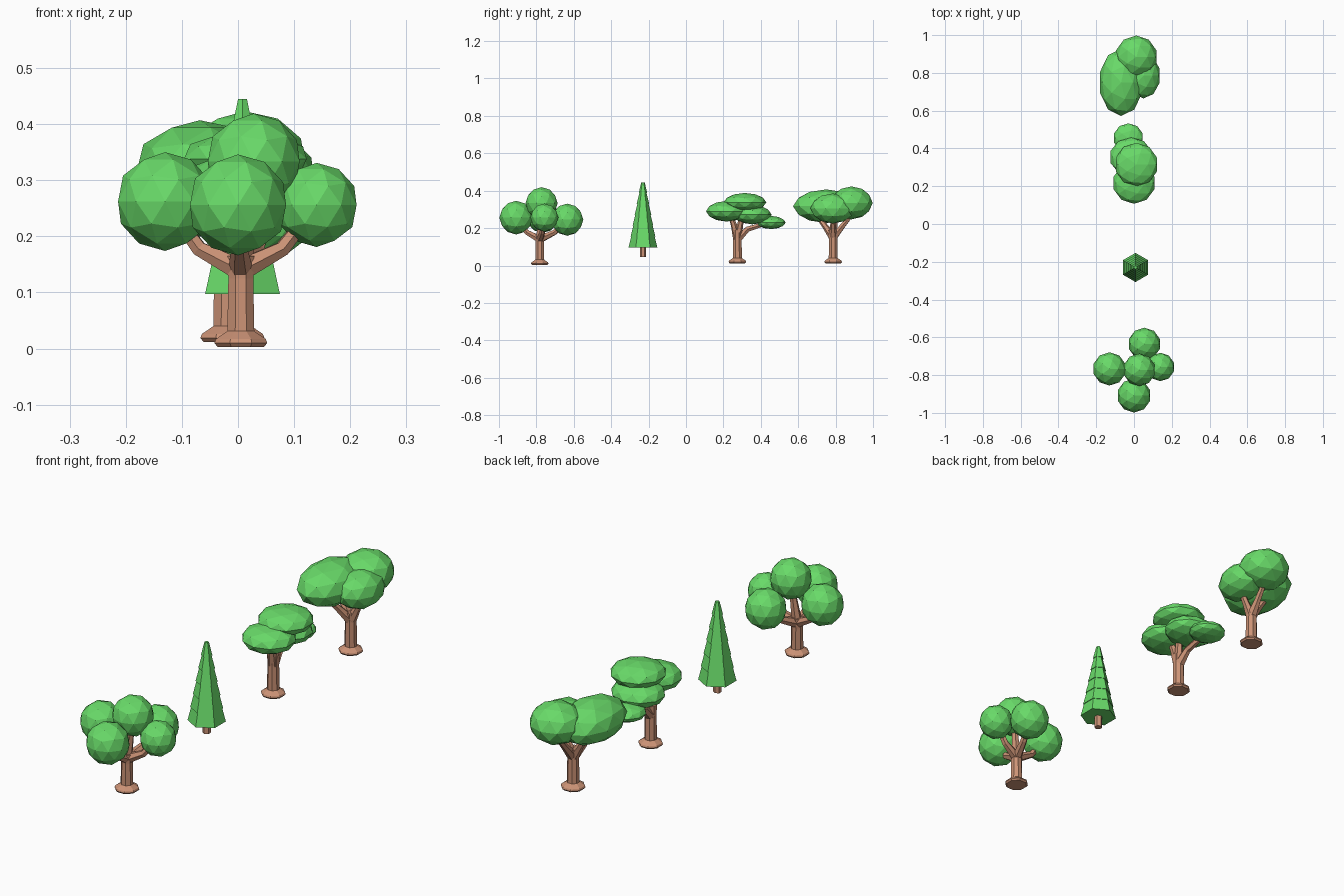
import bpy, bmesh, math
from mathutils import Vector

if "Cube" in bpy.data.objects:
    bpy.data.objects.remove(bpy.data.objects["Cube"])


def material(name, color):
    m = bpy.data.materials.new(name)
    m.diffuse_color = color
    m.use_nodes = True
    m.node_tree.nodes["Principled BSDF"].inputs["Base Color"].default_value = m.diffuse_color
    return m


LEAF = material("leaf", (0.14, 0.70, 0.14, 1))
BARK = material("bark", (0.60, 0.29, 0.18, 1))


def finish(bm, name, mat):
    bmesh.ops.recalc_face_normals(bm, faces=bm.faces)
    me = bpy.data.meshes.new(name)
    bm.to_mesh(me)
    bm.free()
    me.materials.append(mat)
    ob = bpy.data.objects.new(name, me)
    bpy.context.collection.objects.link(ob)
    return ob


def tube(name, path, mat, sides=8, phase=0.0):
    """Faceted tube through (point, radius) stations, capped at both ends."""
    bm = bmesh.new()
    pts = [Vector(p) for p, _ in path]
    rings = []
    for i, (_, r) in enumerate(path):
        d = pts[min(i + 1, len(pts) - 1)] - pts[max(i - 1, 0)]
        q = d.to_track_quat('Z', 'Y')
        rings.append([bm.verts.new(pts[i] + q @ Vector((
            r * math.cos(phase + math.tau * k / sides),
            r * math.sin(phase + math.tau * k / sides), 0))) for k in range(sides)])
    for a, b in zip(rings, rings[1:]):
        for k in range(sides):
            n = (k + 1) % sides
            bm.faces.new((a[k], a[n], b[n], b[k]))
    bm.faces.new(rings[0][::-1])
    bm.faces.new(rings[-1])
    return finish(bm, name, mat)


def blob(name, center, radii):
    """Low-poly foliage clump."""
    bm = bmesh.new()
    bmesh.ops.create_icosphere(bm, subdivisions=2, radius=1)
    for v in bm.verts:
        v.co = Vector(c + s * r for c, s, r in zip(center, v.co, radii))
    finish(bm, name, LEAF)


def trunk(name, x, y, z, top, flare=0.026):
    """Octagonal trunk with a flared foot."""
    prof = [(0, 0.045), (0.007, 0.051), (0.014, 0.048), (0.028, 0.026),
            (top - z - 0.04, 0.024), (top - z, flare)]
    tube(name, [((x, y, z + h), r) for h, r in prof], BARK, phase=math.pi / 8)


# round tree: trunk, branches and five ball clumps
trunk("round_tree_trunk", 0.005, -0.782, 0.003, 0.165)
for i, (c, r) in enumerate([((-0.13, -0.767, 0.262), 0.088), ((0.055, -0.635, 0.245), 0.086),
                            ((0.14, -0.757, 0.256), 0.075), ((0.028, -0.772, 0.333), 0.086),
                            ((0, -0.908, 0.256), 0.09)]):
    blob(f"round_tree_foliage_{i}", c, (r, r, r))
    end = Vector(c)
    root = Vector((0.005, -0.782, 0.14))
    mid = root.lerp(end, 0.55)
    mid.z = 0.178 if i != 3 else 0.24
    tube(f"round_tree_branch_{i}", [(root, 0.022), (mid, 0.015), (end, 0.011)], BARK, 6)

# conifer: short stem and stacked hexagonal tiers
tube("conifer_trunk", [((0.008, -0.23, 0.045), 0.017), ((0.008, -0.23, 0.12), 0.017)], BARK, 6, math.pi / 2)
TIERS, BASE, TOP = 6, 0.097, 0.445
for i in range(TIERS):
    z0 = BASE + (TOP - BASE) * i / TIERS
    z1 = BASE + (TOP - BASE) * (i + 1) / TIERS
    r0 = 0.077 - 0.0108 * i
    r1 = r0 - 0.0145 if i < TIERS - 1 else 0.009
    tube(f"conifer_tier_{i}", [((0.008, -0.23, z0), r0), ((0.008, -0.23, z1), r1)],
         LEAF, 6, math.pi / 2)

# flat-topped tree: trunk, branches and flattened clumps
trunk("flat_tree_trunk", -0.02, 0.275, 0.012, 0.19)
for i, (c, r) in enumerate([((-0.03, 0.455, 0.23), (0.08, 0.078, 0.035)),
                            ((-0.015, 0.355, 0.272), (0.115, 0.103, 0.052)),
                            ((0.013, 0.315, 0.338), (0.115, 0.115, 0.05)),
                            ((0, 0.217, 0.29), (0.113, 0.11, 0.055))]):
    blob(f"flat_tree_foliage_{i}", c, r)
for i, (m, e) in enumerate([((-0.024, 0.33, 0.195), (-0.03, 0.43, 0.225)),
                            ((-0.01, 0.29, 0.22), (0, 0.31, 0.31)),
                            ((-0.012, 0.255, 0.22), (-0.005, 0.235, 0.275))]):
    tube(f"flat_tree_branch_{i}", [((-0.02, 0.275, 0.14), 0.023), (m, 0.016), (e, 0.012)], BARK, 6)

# broad tree: trunk, forked branches and large oval clumps
trunk("broad_tree_trunk", 0, 0.787, 0.012, 0.19)
for i, (c, r) in enumerate([((-0.068, 0.75, 0.317), (0.118, 0.178, 0.09)),
                            ((0.012, 0.885, 0.335), (0.112, 0.113, 0.088)),
                            ((0.05, 0.785, 0.305), (0.09, 0.12, 0.08))]):
    blob(f"broad_tree_foliage_{i}", c, r)
for i, e in enumerate([(-0.06, 0.70, 0.27), (0.01, 0.885, 0.27), (0.06, 0.785, 0.265),
                       (-0.075, 0.80, 0.265)]):
    root = Vector((0, 0.787, 0.15))
    mid = root.lerp(Vector(e), 0.45)
    tube(f"broad_tree_branch_{i}", [(root, 0.023), (mid, 0.016), (e, 0.011)], BARK, 6)
